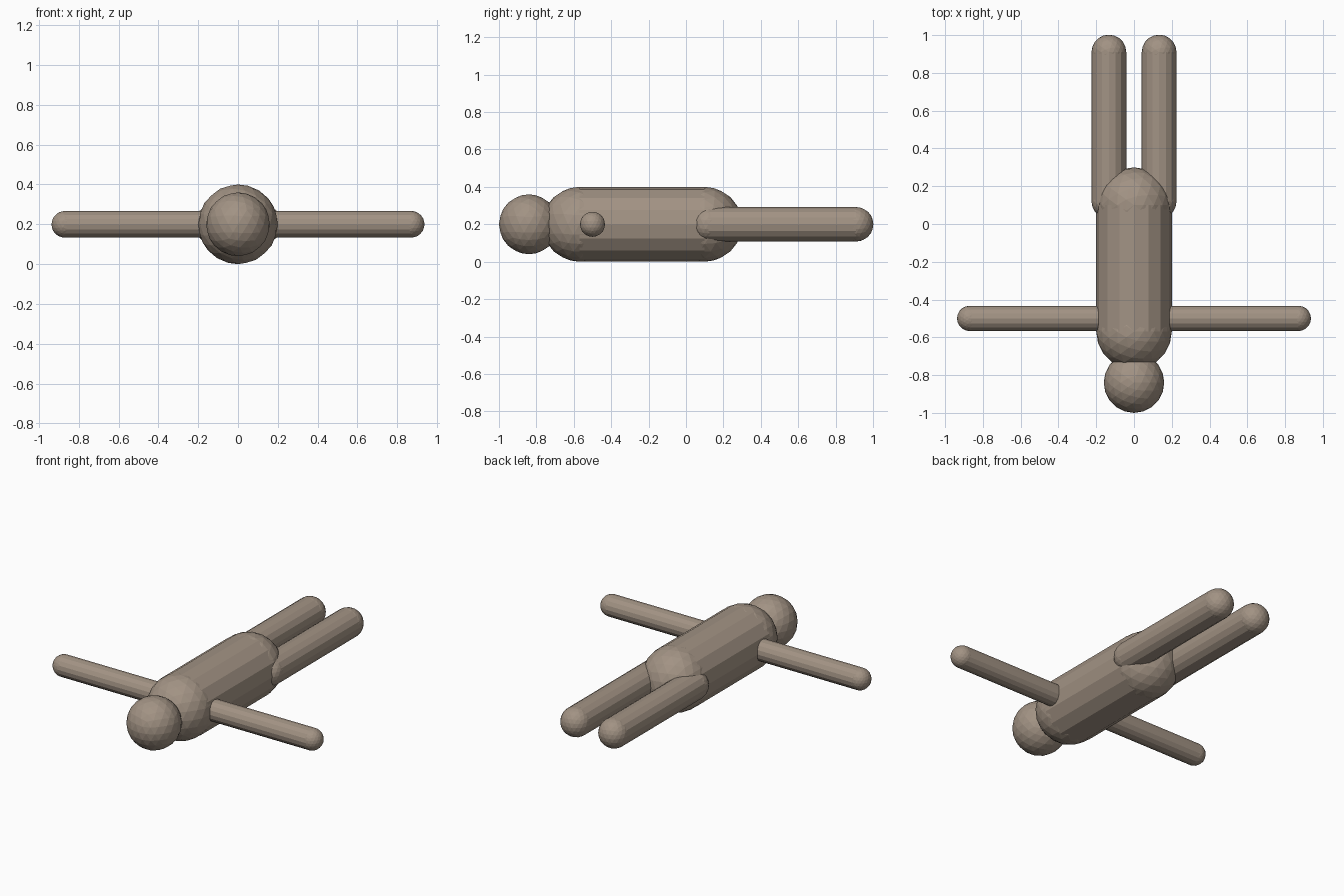
import bpy, bmesh
from mathutils import Matrix, Vector

if "Cube" in bpy.data.objects:
    bpy.data.objects.remove(bpy.data.objects["Cube"])

mat = bpy.data.materials.new("taupe")
mat.diffuse_color = (0.36, 0.29, 0.23, 1)
mat.use_nodes = True
mat.node_tree.nodes["Principled BSDF"].inputs["Base Color"].default_value = mat.diffuse_color


def finish(name, bm):
    mesh = bpy.data.meshes.new(name)
    bm.to_mesh(mesh)
    bm.free()
    mesh.materials.append(mat)
    obj = bpy.data.objects.new(name, mesh)
    bpy.context.collection.objects.link(obj)
    return obj


def ball(bm, center, radius):
    bmesh.ops.create_icosphere(bm, subdivisions=3, radius=radius,
                               matrix=Matrix.Translation(center))


def capsule(name, start, end, radius):
    """Faceted 16-sided tube with a ball at each end."""
    a, b = Vector(start), Vector(end)
    axis = b - a
    turn = axis.to_track_quat('Z', 'Y').to_matrix().to_4x4()
    bm = bmesh.new()
    bmesh.ops.create_cone(bm, cap_ends=False, segments=16, radius1=radius,
                          radius2=radius, depth=axis.length,
                          matrix=Matrix.Translation((a + b) / 2) @ turn)
    ball(bm, a, radius)
    ball(bm, b, radius)
    return finish(name, bm)


Z = 0.2  # height of the body axis

# Torso
capsule("torso", (0, -0.57, Z), (0, 0.10, Z), 0.2)

# Head
bm = bmesh.new()
ball(bm, (0, -0.84, Z), 0.16)
finish("head", bm)

# Outstretched arms and straight legs
for side, s in (("left", 1), ("right", -1)):
    capsule(side + "_arm", (s * 0.14, -0.5, Z), (s * 0.87, -0.5, Z), 0.067)
    capsule(side + "_leg", (s * 0.133, 0.12, Z), (s * 0.133, 0.91, Z), 0.092)
